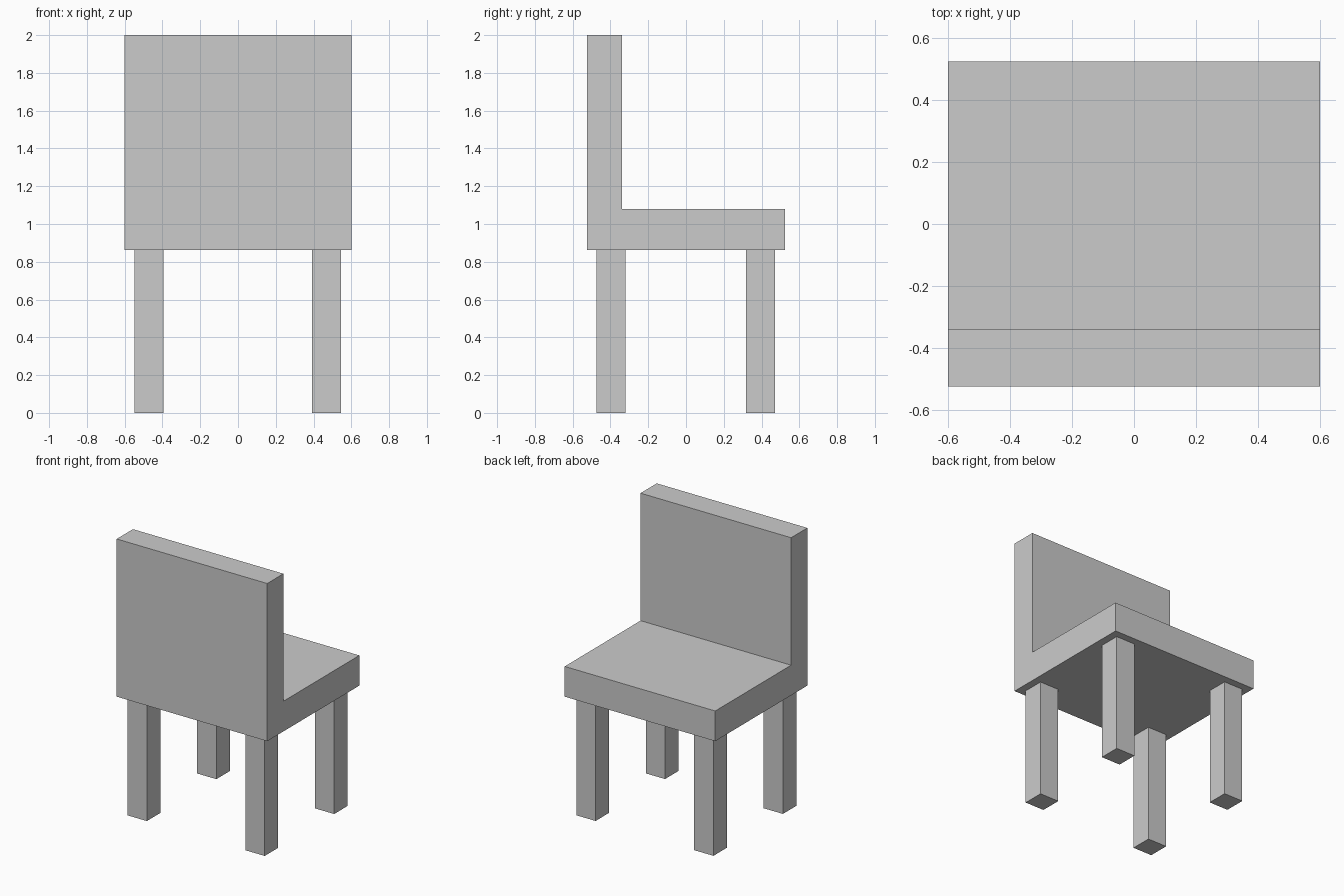
import bpy
import bmesh

if "Cube" in bpy.data.objects:
    bpy.data.objects.remove(bpy.data.objects["Cube"])

SEAT_BOTTOM, SEAT_TOP, TOP = 0.862, 1.08, 2.0
HALF_X, HALF_Y, BACK_Y = 0.601, 0.525, -0.34
LEG = 0.154


def prism(name, profile, axis_move):
    """Extrude a closed planar profile into a solid object."""
    bm = bmesh.new()
    face = bm.faces.new([bm.verts.new(p) for p in profile])
    ext = bmesh.ops.extrude_face_region(bm, geom=[face], use_keep_orig=True)
    verts = [g for g in ext["geom"] if isinstance(g, bmesh.types.BMVert)]
    bmesh.ops.translate(bm, verts=verts, vec=axis_move)
    bmesh.ops.recalc_face_normals(bm, faces=bm.faces)
    mesh = bpy.data.meshes.new(name)
    bm.to_mesh(mesh)
    bm.free()
    obj = bpy.data.objects.new(name, mesh)
    bpy.context.collection.objects.link(obj)
    return obj


# Seat and backrest: one L-shaped side profile extruded across the width
side = [(-HALF_Y, SEAT_BOTTOM), (HALF_Y, SEAT_BOTTOM), (HALF_Y, SEAT_TOP),
        (BACK_Y, SEAT_TOP), (BACK_Y, TOP), (-HALF_Y, TOP)]
prism("seat_and_backrest", [(-HALF_X, y, z) for y, z in side], (2 * HALF_X, 0, 0))

# Four square legs, set in slightly from the seat edges
for y_name, y in (("backrest_side", -0.475), ("seat_edge", 0.317)):
    for x_name, x in (("left", -0.549), ("right", 0.392)):
        foot = [(x, y, 0), (x + LEG, y, 0), (x + LEG, y + LEG, 0), (x, y + LEG, 0)]
        prism(f"{y_name}_leg_{x_name}", foot, (0, 0, SEAT_BOTTOM))
